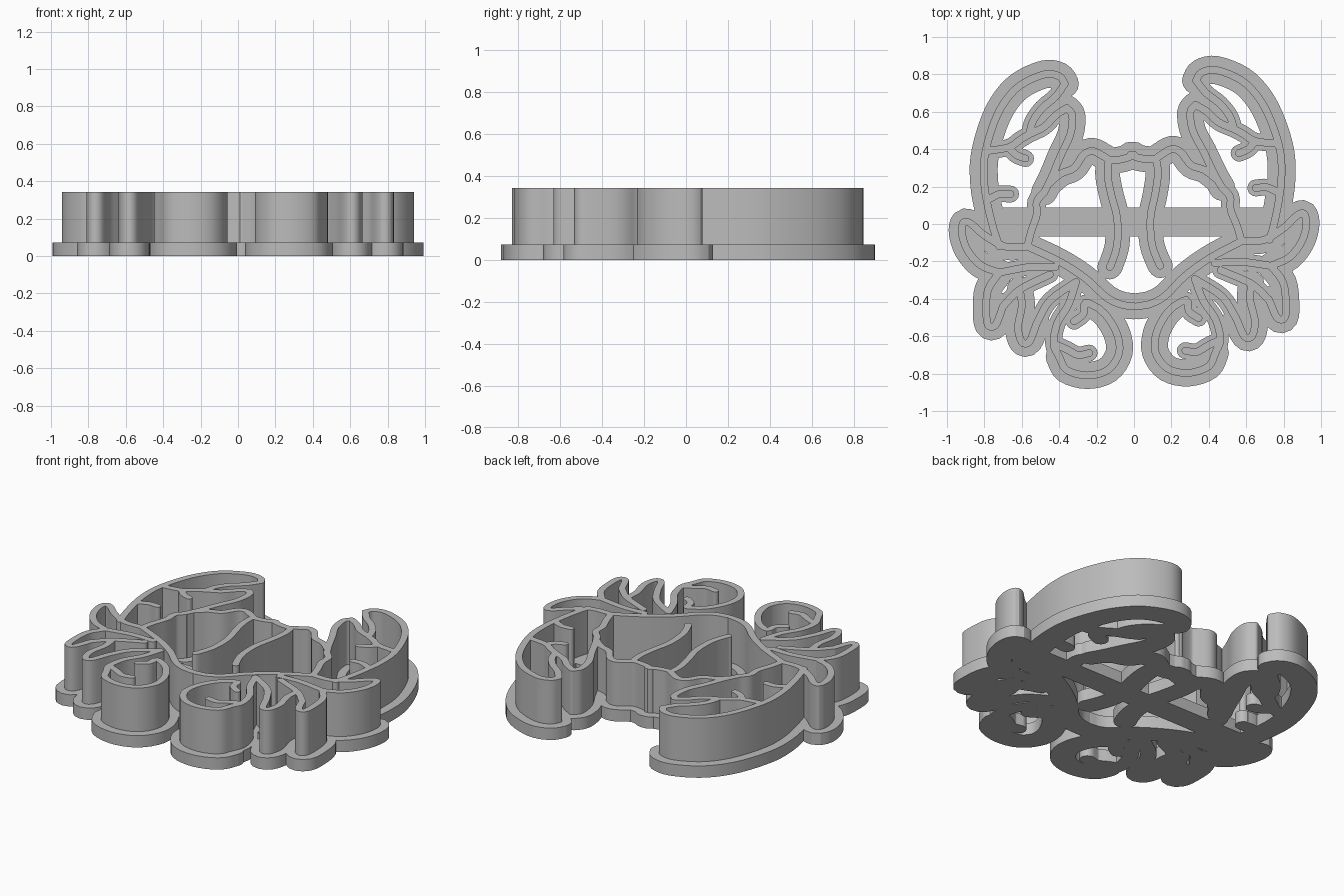
import bpy, bmesh
from math import cos, sin, pi
from mathutils import Vector, Matrix
from mathutils.geometry import delaunay_2d_cdt, convex_hull_2d

default_cube = bpy.data.objects.get("Cube")
if default_cube:
    bpy.data.objects.remove(default_cube, do_unlink=True)

grey = bpy.data.materials.new("plain grey")
grey.use_nodes = True
grey.diffuse_color = (0.5, 0.5, 0.5, 1)
grey.node_tree.nodes["Principled BSDF"].inputs["Base Color"].default_value = grey.diffuse_color

FLANGE_TOP, WALL_TOP, WALL_HALF = 0.073, 0.342, 0.02
TWIST = Matrix.Rotation(0.05, 2)      # the second half sits slightly turned
flange_shapes = []                    # outlines merged into the flat flange


def smooth_path(points, steps=4):
    """Catmull-Rom curve through points given in hundredths."""
    pts = [Vector(p) / 100 for p in points]
    pts = [2 * pts[0] - pts[1]] + pts + [2 * pts[-1] - pts[-2]]
    path = []
    for a, b, c, d in zip(pts, pts[1:], pts[2:], pts[3:]):
        for i in range(steps):
            t = i / steps
            path.append(b + (c - a) * t / 2 + (a * 2 - b * 5 + c * 4 - d) * t * t / 2
                        + (b * 3 - a - c * 3 + d) * t ** 3 / 2)
    return path + [pts[-2]]


def ribbon(path, half):
    """Convex pieces that cover a round-ended ribbon along the path."""
    rims = []
    for i, p in enumerate(path):
        along = (path[min(i + 1, len(path) - 1)] - path[max(i - 1, 0)]).normalized()
        side = Vector((-along.y, along.x)) * half
        rims.append((p + side, p - side))
    pieces = []
    for near, far in zip(rims, rims[1:]):
        quad = near + far
        pieces.append([quad[i] for i in convex_hull_2d(quad)])
    for end in (path[0], path[-1]):
        pieces.append([end + Vector((cos(k * pi / 8), sin(k * pi / 8))) * half for k in range(16)])
    return pieces


def covers(piece, point):
    """True when the point lies inside a convex piece."""
    turns = [(b - a).cross(point - a) for a, b in zip(piece, piece[1:] + piece[:1])]
    return min(turns) >= 0 or max(turns) <= 0


def slab(name, pieces, bottom, top):
    """Merge flat pieces into one outline and raise it to a solid."""
    verts, faces = [], []
    for piece in pieces:
        faces.append(list(range(len(verts), len(verts) + len(piece))))
        verts.extend(piece)
    co, _, tris, _, _, source = delaunay_2d_cdt(verts, [], faces, 0, 1e-4)
    bm = bmesh.new()
    corners = [bm.verts.new((v.x, v.y, bottom)) for v in co]
    for tri, src in zip(tris, source):
        middle = sum((co[i] for i in tri), Vector((0, 0))) / 3
        if any(covers(pieces[s], middle) for s in src):
            bm.faces.new([corners[i] for i in tri])
    bmesh.ops.delete(bm, geom=[v for v in bm.verts if not v.link_faces], context="VERTS")
    raised = bmesh.ops.extrude_face_region(bm, geom=bm.faces[:], use_keep_orig=True)
    bmesh.ops.translate(bm, vec=(0, 0, top - bottom),
                        verts=[g for g in raised["geom"] if isinstance(g, bmesh.types.BMVert)])
    bmesh.ops.recalc_face_normals(bm, faces=bm.faces[:])
    mesh = bpy.data.meshes.new(name)
    bm.to_mesh(mesh)
    bm.free()
    mesh.materials.append(grey)
    obj = bpy.data.objects.new(name, mesh)
    bpy.context.collection.objects.link(obj)
    bpy.ops.object.select_all(action="DESELECT")
    obj.select_set(True)
    bpy.context.view_layer.objects.active = obj
    bpy.ops.object.shade_smooth_by_angle(angle=pi / 6)


def walls(name, *lines):
    """Raised walls on both halves; each line is (flange half width, points)."""
    pieces = []
    for flange_half, points in lines:
        path = smooth_path(points)
        left = [Vector((-p.x, p.y)) for p in path]
        right = [TWIST @ p for p in path]
        for half_path in (left, right):
            pieces.extend(ribbon(half_path, WALL_HALF))
            flange_shapes.extend(ribbon(half_path, flange_half))
    slab(name, pieces, FLANGE_TOP - 0.01, WALL_TOP)


# Claws: large finger, small finger with arm, joint line and spurs
walls("claw_walls",
      (0.075, [(37, 75), (40, 79), (48, 80), (61, 74), (70, 64), (76, 51), (80, 35),
               (80, 21), (78, 9), (75, -3), (72, -12)]),
      (0.045, [(37, 75), (42, 68), (49, 62), (54, 55), (56, 48)]),
      (0.045, [(56, 48), (48, 52), (42, 58), (36, 62)]),
      (0.07, [(36, 62), (33, 58), (34, 48), (39, 37), (44, 25), (48, 17)]),
      (0.05, [(48, 17), (52, 12), (52, 5), (55, -4), (57, -12)]),
      (0.045, [(56, 48), (61, 45), (67, 41), (79, 39)]),
      (0.045, [(67, 41), (63, 37), (58, 35)]),
      (0.045, [(78, 13), (72, 16), (66, 16)]))

# Shell: wavy top edge and curved lower edge
walls("shell_walls",
      (0.07, [(45, 22), (39, 27), (32, 30), (27, 37), (22, 39), (16, 36), (12, 34),
              (5, 35), (0, 37)]),
      (0.07, [(57, -12), (40, -20), (26, -29), (15, -39), (7, -43), (0, -44)]))

# Eye stalks hanging from the shell top
walls("eye_stalk_walls",
      (0.066, [(14, 32), (14, 25), (12, 15), (9, 3), (9, -11), (12, -21), (13, -23)]))

# Three pointed legs on each side
walls("leg_walls",
      (0.07, [(57, -12), (69, -12), (80, -6), (87, 0), (91, 1), (92, -5), (89, -14),
              (82, -22), (72, -26)]),
      (0.045, [(72, -26), (56, -23), (42, -23)]),
      (0.072, [(72, -26), (78, -35), (79, -46), (78, -54), (74, -54), (70, -44)]),
      (0.045, [(70, -44), (61, -35), (45, -27)]),
      (0.07, [(61, -35), (60, -44), (62, -55), (60, -63), (56, -63), (52, -53)]),
      (0.045, [(52, -53), (45, -41), (31, -31)]))

# Rounded feet with curled inner ends
walls("foot_walls",
      (0.045, [(31, -31), (35, -43), (41, -53), (43, -64), (40, -71)]),
      (0.072, [(40, -71), (36, -78), (25, -81), (14, -78), (8, -69), (9, -59), (14, -50),
               (19, -45)]),
      (0.045, [(19, -45), (26, -42), (27, -48), (32, -52)]),
      (0.045, [(43, -64), (36, -67), (30, -70), (24, -69)]))

# Straight brace across the middle, then the flange that joins everything
flange_shapes.extend(ribbon(smooth_path([(-70, 1), (0, 1), (70, 1)]), 0.077))
slab("flange", flange_shapes, 0, FLANGE_TOP)
